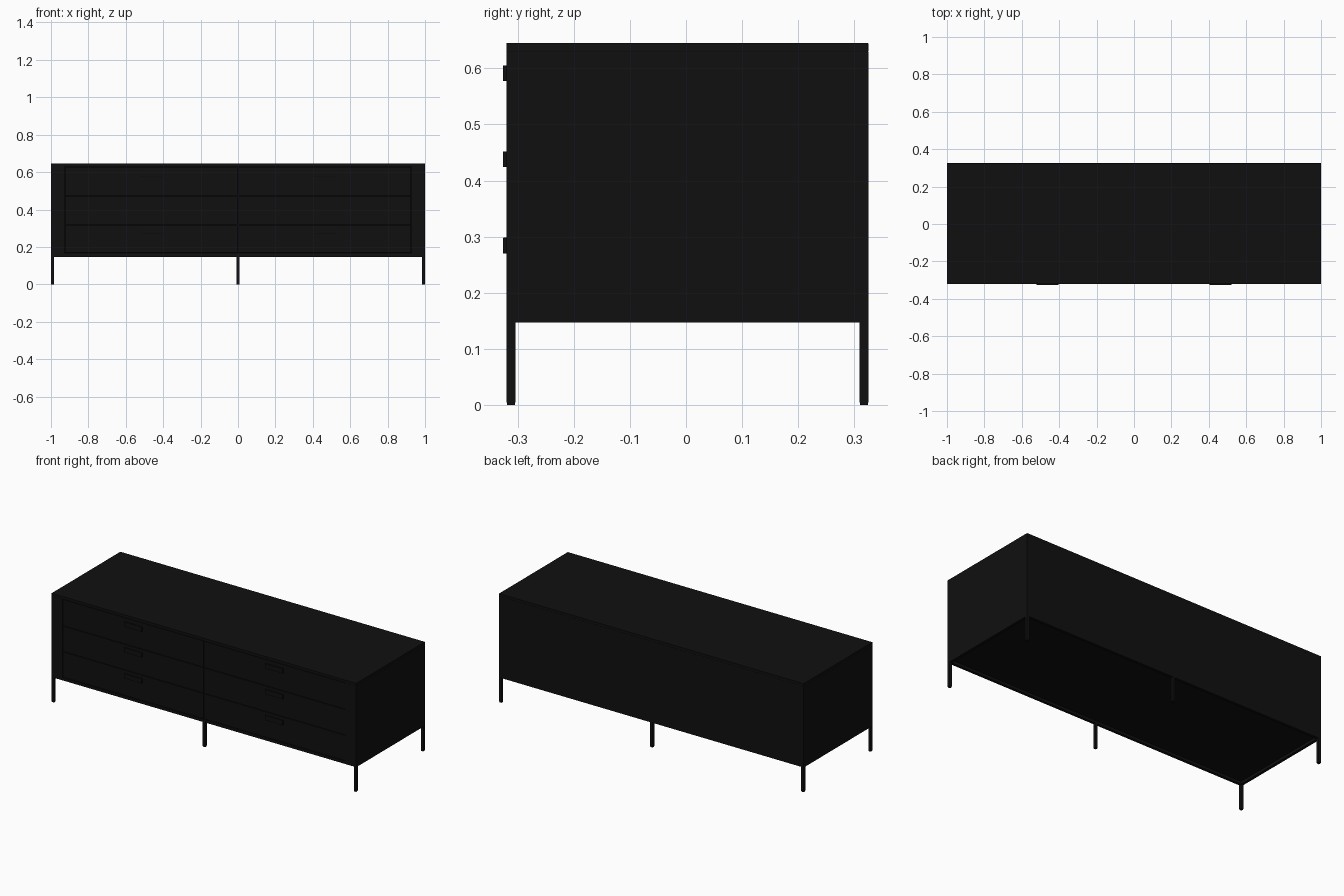
import bpy

if "Cube" in bpy.data.objects:
    bpy.data.objects.remove(bpy.data.objects["Cube"])

mat = bpy.data.materials.new("black_finish")
mat.diffuse_color = (0.005, 0.005, 0.005, 1)
mat.use_nodes = True
mat.node_tree.nodes["Principled BSDF"].inputs["Base Color"].default_value = mat.diffuse_color


def box(name, x, y, z, bevel=0.0):
    """Box from (min, max) ranges on each axis."""
    bpy.ops.mesh.primitive_cube_add(size=1)
    ob = bpy.context.object
    ob.name = name
    ob.location = [(a + b) / 2 for a, b in (x, y, z)]
    ob.scale = [b - a for a, b in (x, y, z)]
    bpy.ops.object.transform_apply(location=False, rotation=False, scale=True)
    ob.data.materials.append(mat)
    if bevel:
        m = ob.modifiers.new("bevel", 'BEVEL')
        m.width = bevel
        m.segments = 2
    return ob


Y0, Y1 = -0.32, 0.325          # front and back of the cabinet
Z0, Z1 = 0.163, 0.645          # bottom and top of the cabinet
IN = 0.927                     # inner edge of the side panels
ROWS = [(0.167, 0.318), (0.318, 0.471), (0.471, 0.629)]
T = 0.016                      # tube thickness of the base
GAP = 0.0015

# Cabinet shell
box("top_panel", (-1, 1), (Y0, Y1), (0.629, Z1), 0.001)
box("bottom_panel", (-IN, IN), (Y0 + 0.002, Y1), (Z0, 0.167))
box("back_panel", (-IN, IN), (Y1 - 0.012, Y1), (0.167, 0.629))
box("drawer_backing", (-IN, IN), (Y0 + 0.018, Y0 + 0.026), (0.167, 0.629))
for s, side in ((-1, "left"), (1, "right")):
    box(side + "_side_panel", tuple(sorted((s * IN, s))), (Y0, Y1), (Z0, 0.629))

    # Drawer fronts with tab pulls
    for i, (za, zb) in enumerate(ROWS):
        x = tuple(sorted((s * GAP, s * (IN - GAP))))
        box(f"{side}_drawer_front_{i}", x, (Y0, Y0 + 0.018),
            (za + GAP, zb - GAP), 0.001)
        zc = (0.284, 0.438, 0.591)[i]
        box(f"{side}_drawer_pull_{i}", (s * 0.463 - 0.059, s * 0.463 + 0.059),
            (-0.326, Y0 + 0.001), (zc - 0.014, zc + 0.014), 0.001)

# Base frame of square tube
box("front_rail", (-1, 1), (Y0, Y0 + T), (0.147, Z0))
box("back_rail", (-1, 1), (Y1 - T, Y1), (0.147, Z0))
for s, side in ((-1, "left"), (1, "right")):
    box(side + "_rail", tuple(sorted((s, s * (1 - T)))),
        (Y0 + T, Y1 - T), (0.147, Z0))

# Six legs with small foot glides
for xc, xn in ((-0.992, "left"), (0, "middle"), (0.992, "right")):
    for yc, yn in ((Y0 + T / 2, "front"), (Y1 - T / 2, "back")):
        h = T / 2
        box(f"{yn}_{xn}_leg", (xc - h, xc + h), (yc - h, yc + h), (0.004, 0.147))
        g = h - 0.001
        box(f"{yn}_{xn}_foot", (xc - g, xc + g), (yc - g, yc + g), (0, 0.004))
